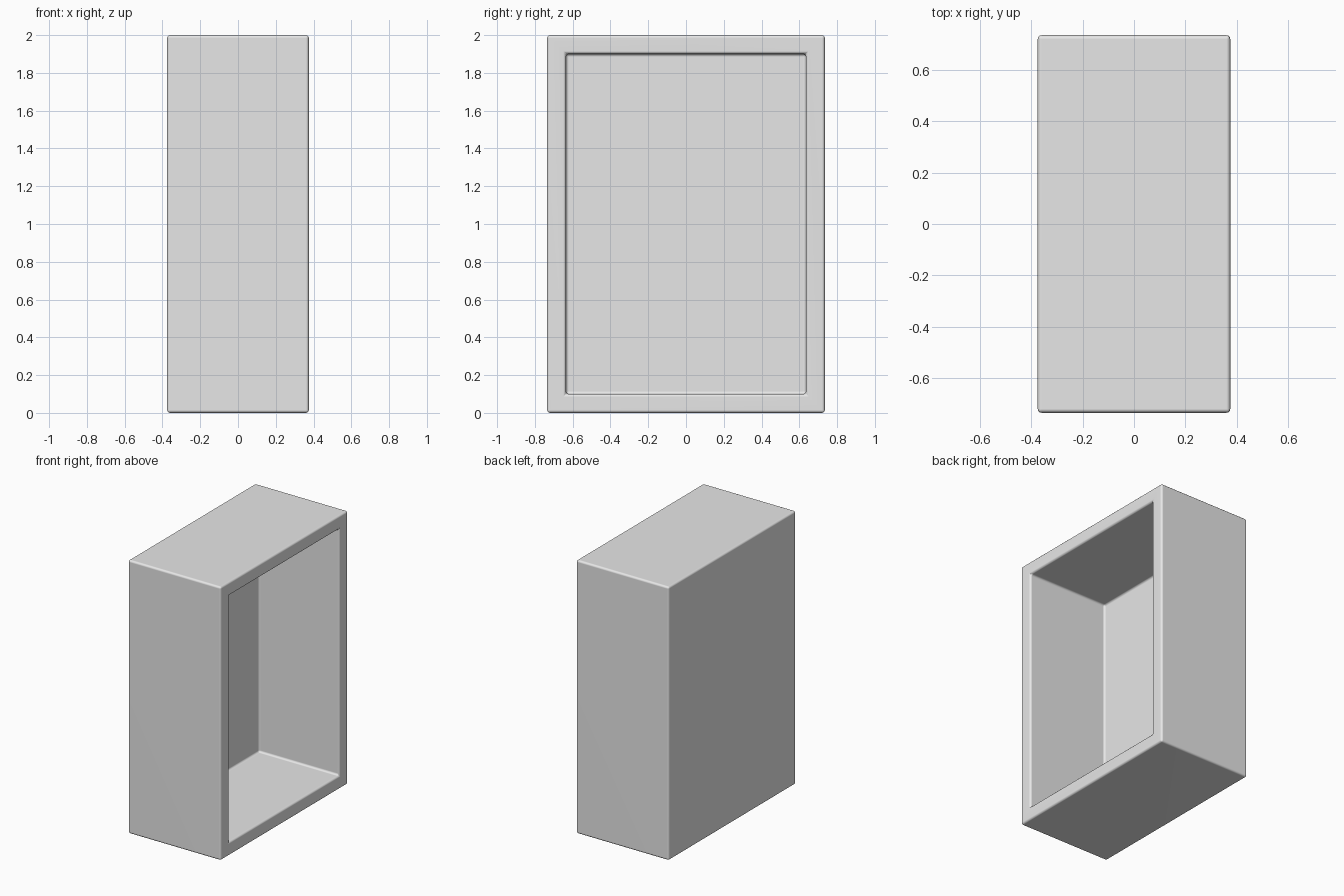
import bpy, bmesh, math
from mathutils import Vector

cube = bpy.data.objects.get("Cube")
if cube:
    bpy.data.objects.remove(cube, do_unlink=True)

SIZE = Vector((0.75, 1.47, 2.0))
WALL = 0.1
ROUND = 0.015

# Plain grey finish
grey = bpy.data.materials.new("light_grey")
grey.use_nodes = True
colour = (0.8, 0.8, 0.8, 1.0)
grey.diffuse_color = colour
grey.node_tree.nodes["Principled BSDF"].inputs["Base Color"].default_value = colour

# Solid block standing on the ground
bm = bmesh.new()
bmesh.ops.create_cube(bm, size=1)
bmesh.ops.scale(bm, vec=SIZE, verts=bm.verts)
bmesh.ops.translate(bm, vec=(0, 0, SIZE.z / 2), verts=bm.verts)
bm.normal_update()

# Rim and recess, open on the +x side
opening = max(bm.faces, key=lambda f: f.normal.x)
bmesh.ops.inset_region(bm, faces=[opening], thickness=WALL, use_even_offset=True)
floor = bmesh.ops.extrude_discrete_faces(bm, faces=[opening])["faces"][0]
bmesh.ops.translate(bm, vec=(WALL - SIZE.x, 0, 0), verts=floor.verts)
bm.normal_update()

# Softened corners, inside and out
corners = [e for e in bm.edges if e.calc_face_angle(0) > 1]
bmesh.ops.bevel(bm, geom=corners, offset=ROUND, offset_type='OFFSET',
                segments=3, profile=0.5, affect='EDGES', clamp_overlap=True)
bmesh.ops.recalc_face_normals(bm, faces=bm.faces)

mesh = bpy.data.meshes.new("open_box")
bm.to_mesh(mesh)
bm.free()
mesh.materials.append(grey)
box = bpy.data.objects.new("open_box", mesh)
bpy.context.collection.objects.link(box)

# Smooth corners, flat walls
bpy.ops.object.select_all(action='DESELECT')
box.select_set(True)
bpy.context.view_layer.objects.active = box
bpy.ops.object.shade_smooth_by_angle(angle=math.radians(50))
weighted = box.modifiers.new("flat_walls", 'WEIGHTED_NORMAL')
weighted.keep_sharp = True
